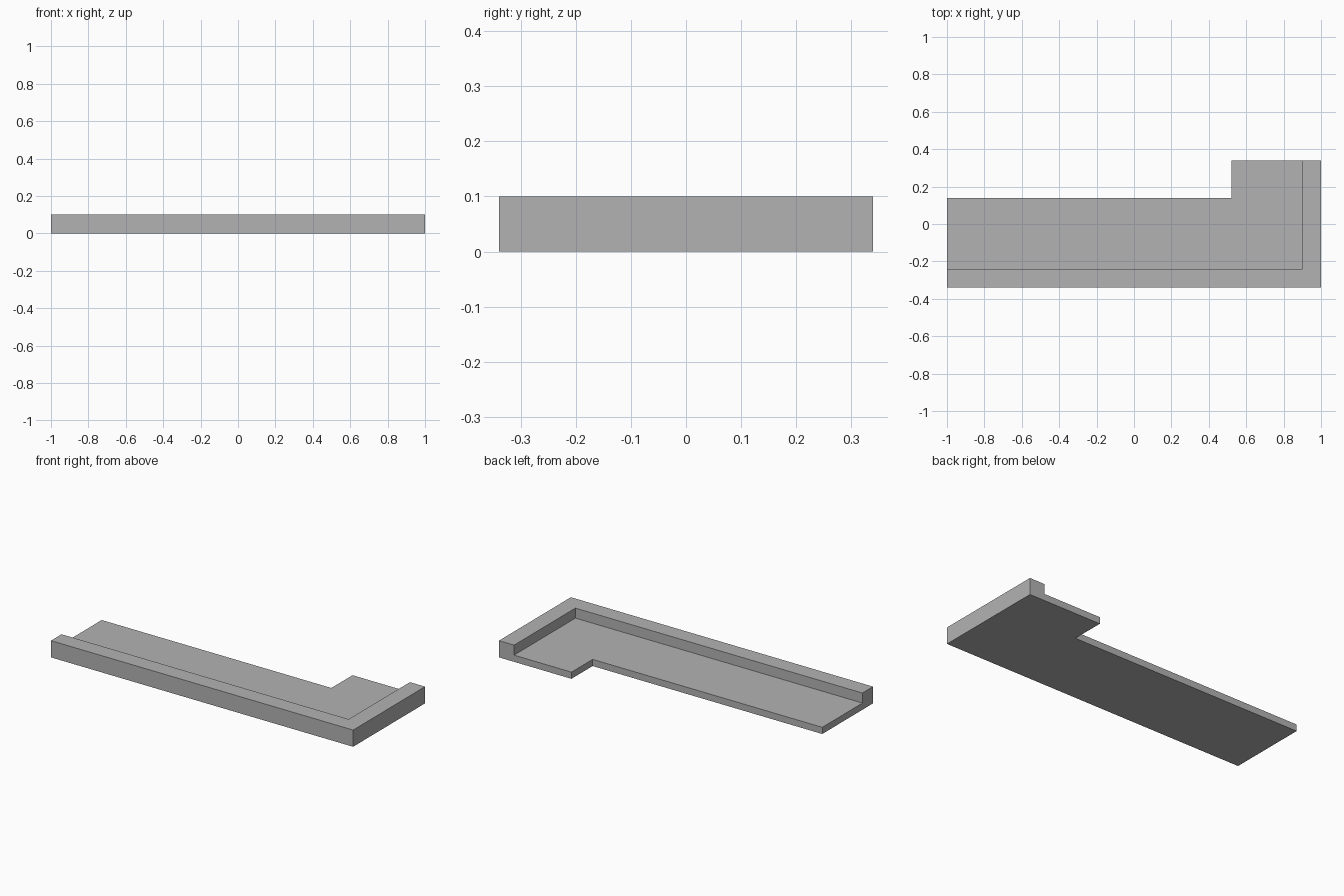
import bpy, bmesh

if "Cube" in bpy.data.objects:
    bpy.data.objects.remove(bpy.data.objects["Cube"])

BASE_H, TOP_H = 0.04, 0.10

grey = bpy.data.materials.new("plain grey")
grey.diffuse_color = (0.45, 0.45, 0.45, 1)
grey.use_nodes = True
grey.node_tree.nodes["Principled BSDF"].inputs["Base Color"].default_value = grey.diffuse_color

bm = bmesh.new()

# Footprint: outer corners, then the inner line of the raised rim
outline = [(-1, -0.34), (1, -0.34), (1, 0.34), (0.9, 0.34), (0.52, 0.34),
           (0.52, 0.14), (-1, 0.14), (-1, -0.24), (0.9, -0.24)]
v = [bm.verts.new((x, y, 0)) for x, y in outline]
floor = bm.faces.new([v[i] for i in (7, 8, 3, 4, 5, 6)])
rim = bm.faces.new([v[i] for i in (0, 1, 2, 3, 8, 7)])


def raise_faces(faces, height, keep):
    """Extrude faces upward and return the new top faces."""
    geom = bmesh.ops.extrude_face_region(bm, geom=faces, use_keep_orig=keep)["geom"]
    verts = [g for g in geom if isinstance(g, bmesh.types.BMVert)]
    bmesh.ops.translate(bm, verts=verts, vec=(0, 0, height))
    return [g for g in geom if isinstance(g, bmesh.types.BMFace)]


# Base slab, then the L-shaped rim along the front and right side
tops = raise_faces([floor, rim], BASE_H, True)
rim_top = min(tops, key=lambda f: min(p.co.y for p in f.verts))
raise_faces([rim_top], TOP_H - BASE_H, False)
bmesh.ops.recalc_face_normals(bm, faces=bm.faces[:])

mesh = bpy.data.meshes.new("rimmed_slab")
bm.to_mesh(mesh)
bm.free()
mesh.materials.append(grey)
slab = bpy.data.objects.new("rimmed_slab", mesh)
bpy.context.collection.objects.link(slab)
